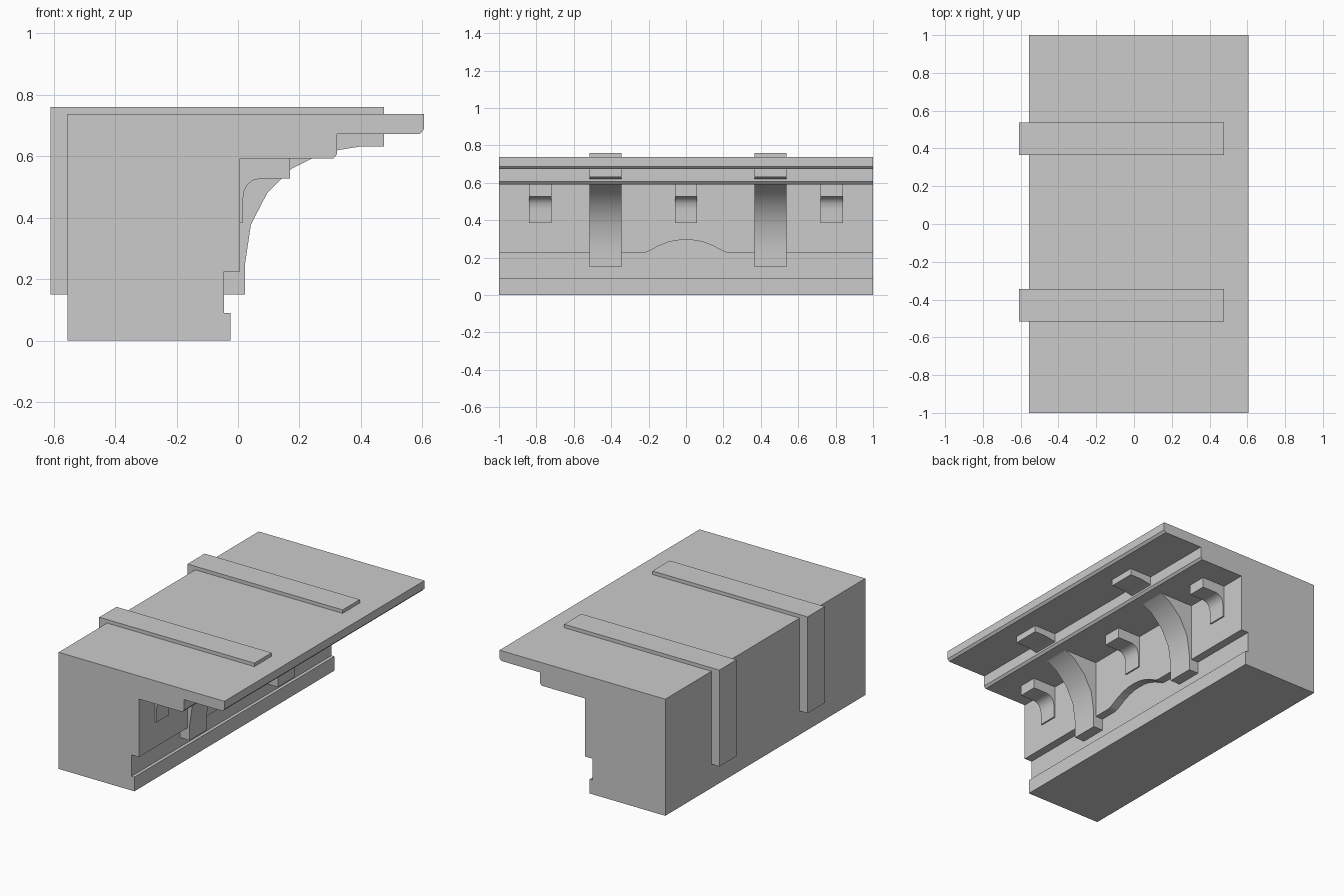
import bpy, bmesh

if "Cube" in bpy.data.objects:
    bpy.data.objects.remove(bpy.data.objects["Cube"])


def extrude(name, pts, a, b, axis='y', smooth=False):
    """Extrude a 2D profile: (x, z) along y, or (y, z) along x."""
    bm = bmesh.new()
    place = (lambda p, t: (p[0], t, p[1])) if axis == 'y' else (lambda p, t: (t, p[0], p[1]))
    lo = [bm.verts.new(place(p, a)) for p in pts]
    hi = [bm.verts.new(place(p, b)) for p in pts]
    n = len(pts)
    bm.faces.new(lo)
    bm.faces.new(hi[::-1])
    for i in range(n):
        j = (i + 1) % n
        bm.faces.new((lo[i], hi[i], hi[j], lo[j]))
    bmesh.ops.recalc_face_normals(bm, faces=bm.faces)
    mesh = bpy.data.meshes.new(name)
    bm.to_mesh(mesh)
    bm.free()
    ob = bpy.data.objects.new(name, mesh)
    bpy.context.collection.objects.link(ob)
    if smooth:
        select(ob)
        bpy.ops.object.shade_smooth_by_angle(angle=0.6)
    return ob


def select(ob):
    bpy.ops.object.select_all(action='DESELECT')
    ob.select_set(True)
    bpy.context.view_layer.objects.active = ob


# Cornice body with overhanging wall and stepped eaves
body = extrude("cornice_body", [
    (-0.555, 0), (-0.025, 0), (-0.025, 0.09), (-0.045, 0.09), (-0.045, 0.225),
    (0.007, 0.225), (0.007, 0.592), (0.31, 0.592), (0.322, 0.606), (0.322, 0.673),
    (0.592, 0.673), (0.605, 0.687), (0.605, 0.738), (-0.555, 0.738)], -1, 1)

# Shallow arch cut through the lower edge of the wall
half = [(0.235, 0.225), (0.21, 0.229), (0.185, 0.242), (0.14, 0.265),
        (0.095, 0.282), (0.05, 0.292)]
arch = ([(0.235, 0.17)] + half + [(0, 0.295)]
        + [(-y, z) for y, z in reversed(half)] + [(-0.235, 0.17)])
cutter = extrude("arch_cutter", arch, -0.045, 0.1, axis='x')
cutter.hide_render = True
mod = body.modifiers.new("arch", 'BOOLEAN')
mod.operation = 'DIFFERENCE'
mod.solver = 'EXACT'
mod.object = cutter
select(body)
bpy.ops.object.modifier_apply(modifier=mod.name)
bpy.data.objects.remove(cutter)

# Large curved brackets that wrap over the top and down the back
bracket = [
    (-0.61, 0.15), (0.023, 0.15), (0.023, 0.25), (0.042, 0.378), (0.095, 0.48),
    (0.175, 0.56), (0.25, 0.597), (0.325, 0.62), (0.40, 0.632), (0.476, 0.632),
    (0.476, 0.76), (-0.61, 0.76)]
inner = [(-0.555, 0.15), (-0.555, 0.738)]
for i, y in enumerate((-0.43, 0.452)):
    extrude(f"large_bracket_{i + 1}", bracket, y - 0.086, y + 0.086, smooth=True)

# Small corbels under the eaves
corbel = [
    (0.007, 0.385), (0.016, 0.385), (0.016, 0.46), (0.02, 0.487), (0.03, 0.507),
    (0.047, 0.521), (0.07, 0.527), (0.17, 0.527), (0.17, 0.592), (0.007, 0.592)]
for i, y in enumerate((-0.78, 0, 0.78)):
    extrude(f"small_corbel_{i + 1}", corbel, y - 0.06, y + 0.06, smooth=True)
